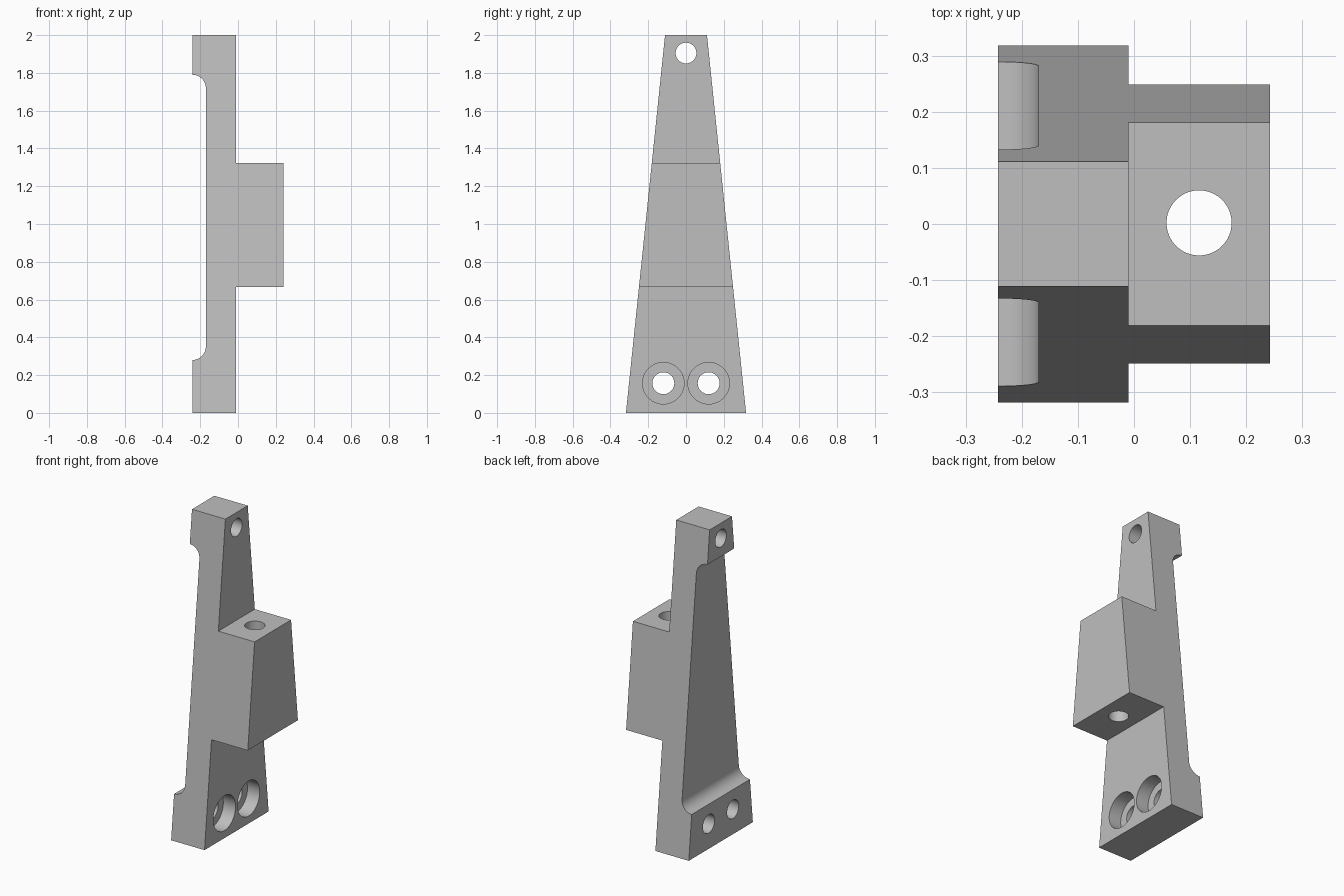
import bpy, bmesh, math
from mathutils import Matrix

cube = bpy.data.objects.get("Cube")
if cube:
    bpy.data.objects.remove(cube, do_unlink=True)

# Overall sizes
X_BACK, X_WEB, X_FACE, X_FRONT = -0.242, -0.17, -0.01, 0.242
Z_TOP, BLOCK_LOW, BLOCK_HIGH = 2.0, 0.667, 1.323
RECESS_LOW, RECESS_HIGH = 0.28, 1.79
FILLET = X_WEB - X_BACK
HALF_BASE, HALF_TOP = 0.318, 0.111

grey = bpy.data.materials.new("plain grey")
grey.use_nodes = True
colour = (0.52, 0.52, 0.52, 1)
grey.diffuse_color = colour
grey.node_tree.nodes["Principled BSDF"].inputs["Base Color"].default_value = colour


def make_object(name, bm):
    mesh = bpy.data.meshes.new(name)
    bmesh.ops.recalc_face_normals(bm, faces=bm.faces)
    bm.to_mesh(mesh)
    bm.free()
    mesh.materials.append(grey)
    obj = bpy.data.objects.new(name, mesh)
    bpy.context.collection.objects.link(obj)
    return obj


def fillet_arc(z, start, end, steps=14):
    """Rounded inner corner of the back recess, centred on the back plane."""
    angles = [math.radians(start + (end - start) * i / steps) for i in range(steps + 1)]
    return [(X_BACK + FILLET * math.cos(a), z + FILLET * math.sin(a)) for a in angles]


def cut_hole(target, radius, centre, depth, axis):
    """Subtract a round hole along X or Z."""
    bm = bmesh.new()
    turn = Matrix.Rotation(math.pi / 2, 4, "Y") if axis == "X" else Matrix()
    bmesh.ops.create_cone(bm, cap_ends=True, segments=64, radius1=radius, radius2=radius,
                          depth=depth, matrix=Matrix.Translation(centre) @ turn)
    cutter = make_object("hole_cutter", bm)
    cutter.hide_render = True
    mod = target.modifiers.new("hole", "BOOLEAN")
    mod.operation, mod.solver, mod.object = "DIFFERENCE", "EXACT", cutter
    bpy.ops.object.modifier_apply(modifier=mod.name)
    bpy.data.objects.remove(cutter, do_unlink=True)


# Bracket body: side profile extruded across, then tapered towards the top
profile = [(X_BACK, 0), (X_FACE, 0), (X_FACE, BLOCK_LOW), (X_FRONT, BLOCK_LOW),
           (X_FRONT, BLOCK_HIGH), (X_FACE, BLOCK_HIGH), (X_FACE, Z_TOP), (X_BACK, Z_TOP)]
profile += fillet_arc(RECESS_HIGH - FILLET, 90, 0)
profile += fillet_arc(RECESS_LOW + FILLET, 0, -90)
bm = bmesh.new()
rings = []
for side in (-1, 1):
    rings.append([bm.verts.new((x, side * (HALF_BASE + (HALF_TOP - HALF_BASE) * z / Z_TOP), z))
                  for x, z in profile])
    bm.faces.new(rings[-1])
for i in range(len(profile)):
    j = (i + 1) % len(profile)
    bm.faces.new((rings[0][i], rings[0][j], rings[1][j], rings[1][i]))
bracket = make_object("tapered_bracket", bm)
bpy.context.view_layer.objects.active = bracket
bracket.select_set(True)

# Top pin hole and the vertical bore through the block
cut_hole(bracket, 0.055, (-0.12, 0, 1.905), 0.5, "X")
cut_hole(bracket, 0.058, (0.116, 0.002, 1.0), 1.2, "Z")

# Two counterbored mounting holes in the foot
for y in (-0.12, 0.12):
    cut_hole(bracket, 0.058, (-0.12, y, 0.157), 0.5, "X")
    cut_hole(bracket, 0.11, (X_FACE, y, 0.157), 0.17, "X")

# Smooth holes and fillets, crisp flat faces
bpy.ops.object.shade_smooth_by_angle(angle=math.radians(30))
normals = bracket.modifiers.new("flat_faces", "WEIGHTED_NORMAL")
normals.keep_sharp = True
